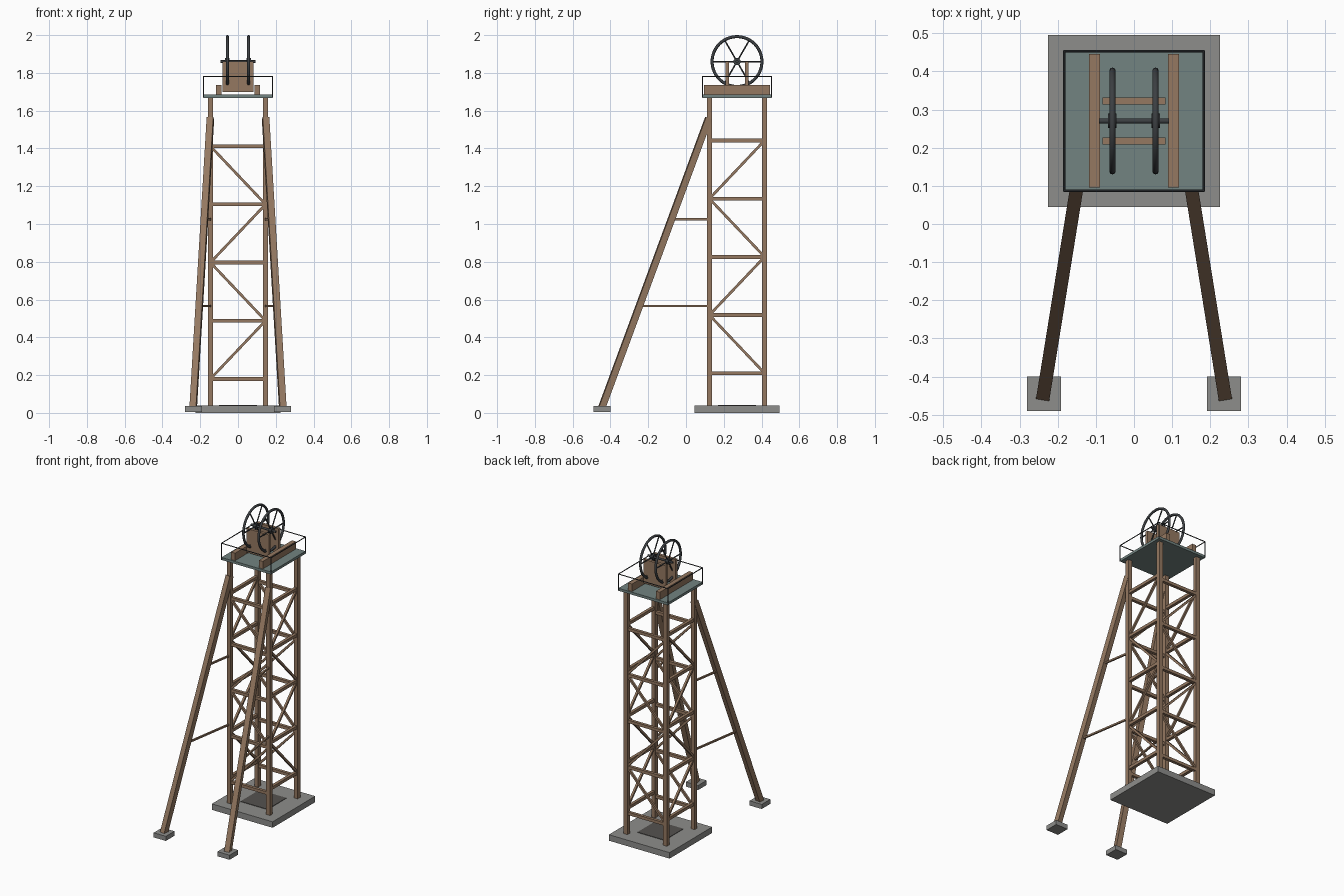
import bpy, math
from mathutils import Vector

if "Cube" in bpy.data.objects:
    bpy.data.objects.remove(bpy.data.objects["Cube"])

def material(name, rgb):
    m = bpy.data.materials.new(name)
    m.diffuse_color = (*rgb, 1)
    m.use_nodes = True
    m.node_tree.nodes["Principled BSDF"].inputs["Base Color"].default_value = m.diffuse_color
    return m

TIMBER = material("timber", (0.30, 0.19, 0.12))
IRON = material("iron", (0.045, 0.05, 0.055))
CONCRETE = material("concrete", (0.27, 0.27, 0.26))
DECK = material("deck_paint", (0.17, 0.23, 0.22))
SHAFT = material("shaft_dark", (0.09, 0.085, 0.08))
CY = 0.27    # tower centre in y
H = 0.146    # half spacing of the tower posts

def finish(o, name, mat):
    o.name = name
    o.data.materials.append(mat)
    return o

def box(name, x, y, z, mat):
    """Box from (min, max) ranges."""
    bpy.ops.mesh.primitive_cube_add(size=1, location=[sum(r) / 2 for r in (x, y, z)])
    o = bpy.context.object
    o.scale = [r[1] - r[0] for r in (x, y, z)]
    return finish(o, name, mat)

def place(o, a, b):
    o.rotation_mode = 'QUATERNION'
    o.rotation_quaternion = (b - a).to_track_quat('Z', 'Y')

def beam(name, a, b, w, mat=TIMBER):
    """Square bar from a to b."""
    a, b = Vector(a), Vector(b)
    bpy.ops.mesh.primitive_cube_add(size=1, location=(a + b) / 2)
    o = bpy.context.object
    o.scale = (w, w, (b - a).length)
    place(o, a, b)
    return finish(o, name, mat)

def rod(name, a, b, r, mat=IRON, sides=12):
    """Round bar from a to b."""
    a, b = Vector(a), Vector(b)
    bpy.ops.mesh.primitive_cylinder_add(vertices=sides, radius=r, depth=(b - a).length,
                                        location=(a + b) / 2)
    o = bpy.context.object
    place(o, a, b)
    bpy.ops.object.shade_smooth_by_angle(angle=math.radians(40))
    return finish(o, name, mat)

# Foundations and shaft opening
box("base_slab", (-0.225, 0.225), (CY - 0.225, CY + 0.225), (0, 0.04), CONCRETE)
box("shaft_opening", (-0.1, 0.1), (CY - 0.1, CY + 0.1), (0.03, 0.043), SHAFT)

# Tower posts
for sx in (-1, 1):
    for sy in (-1, 1):
        x, y = sx * H, CY + sy * H
        box("tower_post", (x - 0.014, x + 0.014), (y - 0.014, y + 0.014), (0.04, 1.67), TIMBER)

# Horizontal girts and zigzag braces on all four faces
STEP = 0.308
for s in (-1, 1):
    for i in range(5):
        zf, zs = 0.18 + i * STEP, 0.21 + i * STEP
        y, x = CY + s * H, s * H
        beam("cross_girt", (-H, y, zf), (H, y, zf), 0.02)
        beam("side_girt", (x, CY - H, zs), (x, CY + H, zs), 0.02)
        if i < 4:
            d = H if i % 2 else -H
            beam("cross_brace", (d, y, zf), (-d, y, zf + STEP), 0.014)
            beam("side_brace", (x, CY - d, zs), (x, CY + d, zs + STEP), 0.014)

# Raking backstays with footings and tie struts
for s in (-1, 1):
    foot, top = Vector((s * 0.237, -0.445, 0.03)), Vector((s * H, CY - H - 0.004, 1.56))
    beam("backstay", foot, top, 0.035)
    cx = s * 0.236
    box("backstay_footing", (cx - 0.045, cx + 0.045), (-0.49, -0.40), (0.005, 0.036), CONCRETE)
    for z in (0.565, 1.025):
        p = foot.lerp(top, (z - foot.z) / (top.z - foot.z))
        beam("tie_strut", p, (s * H, CY - H, z), 0.011)

# Deck with handrail
D = 0.183
box("deck", (-D, D), (CY - D, CY + D), (1.668, 1.685), DECK)
corners = [(-D, CY - D), (D, CY - D), (D, CY + D), (-D, CY + D)]
for i, (x, y) in enumerate(corners):
    nx, ny = corners[(i + 1) % 4]
    rod("rail_post", (x, y, 1.67), (x, y, 1.78), 0.003, sides=8)
    rod("handrail", (x, y, 1.78), (nx, ny, 1.78), 0.003, sides=8)

# Bearers and wheel supports
for s in (-1, 1):
    x, y = s * 0.103, CY + s * 0.0525
    box("deck_bearer", (x - 0.0145, x + 0.0145), (CY - 0.175, CY + 0.175), (1.685, 1.735), TIMBER)
    box("wheel_support", (-0.0825, 0.0825), (y - 0.0095, y + 0.0095), (1.70, 1.86), TIMBER)

# Winding wheels on a shared axle
ZW, R = 1.86, 0.132
rod("axle", (-0.092, CY, ZW), (0.092, CY, ZW), 0.007, sides=16)
for x in (-0.0565, 0.0565):
    bpy.ops.mesh.primitive_torus_add(major_segments=48, minor_segments=10, major_radius=R,
                                     minor_radius=0.008, location=(x, CY, ZW),
                                     rotation=(0, math.pi / 2, 0))
    bpy.ops.object.shade_smooth()
    finish(bpy.context.object, "wheel_rim", IRON)
    rod("wheel_hub", (x - 0.011, CY, ZW), (x + 0.011, CY, ZW), 0.019, sides=20)
    for k in range(6):
        a = k * math.pi / 3
        rod("wheel_spoke", (x, CY, ZW), (x, CY + R * math.cos(a), ZW + R * math.sin(a)), 0.004, sides=8)
